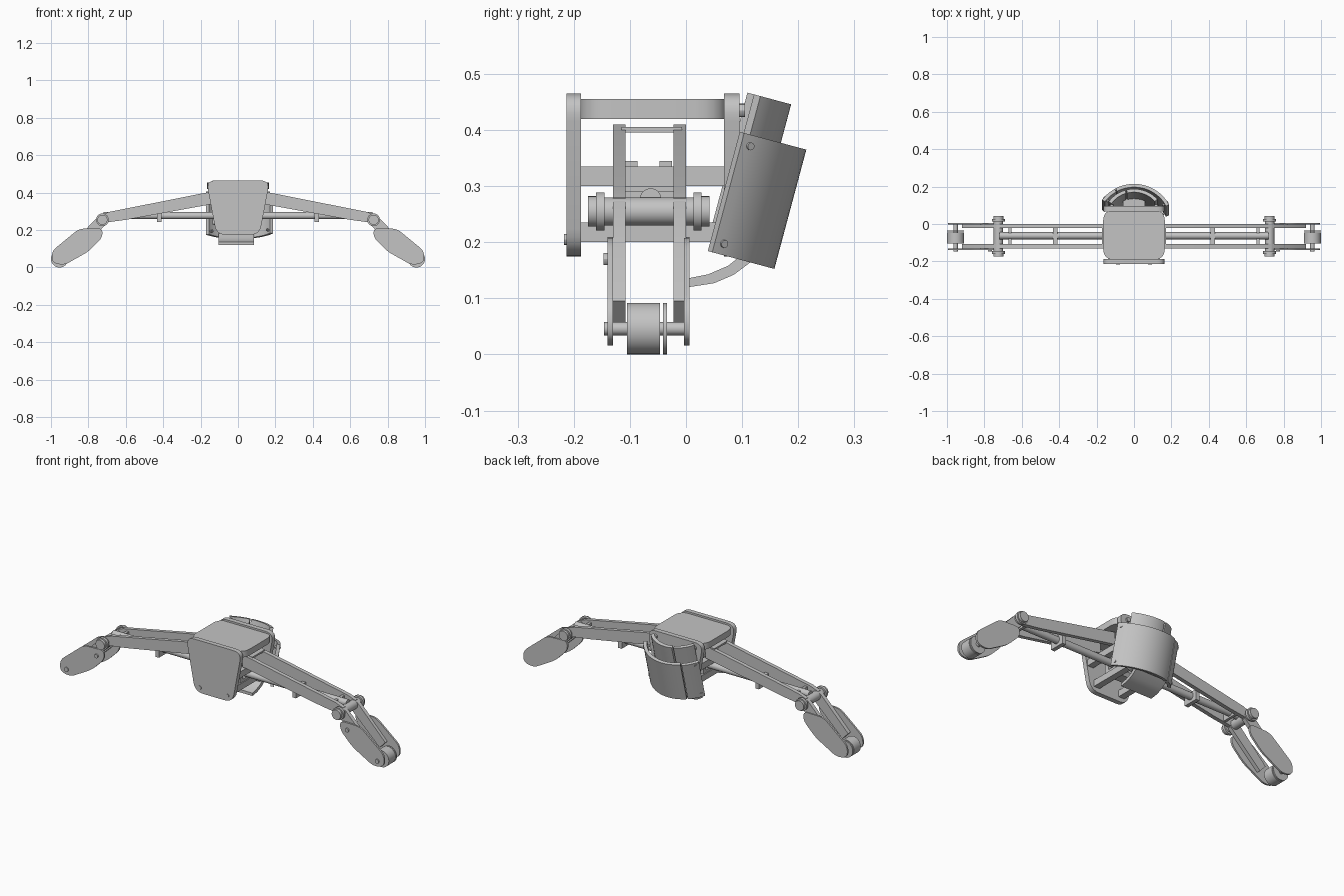
import bpy, bmesh, math
from mathutils import Matrix, Vector

cube = bpy.data.objects.get("Cube")
if cube:
    bpy.data.objects.remove(cube, do_unlink=True)

grey = bpy.data.materials.new("plain_grey")
grey.use_nodes = True
COLOUR = (0.55, 0.55, 0.55, 1)
grey.diffuse_color = COLOUR
grey.node_tree.nodes["Principled BSDF"].inputs["Base Color"].default_value = COLOUR


def prism(name, pts, axis, a, b, matrix=None):
    """Extrude a 2D outline along x, y or z from a to b."""
    place = {"x": lambda u, v, w: (w, u, v),
             "y": lambda u, v, w: (u, w, v),
             "z": lambda u, v, w: (u, v, w)}[axis]
    bm = bmesh.new()
    low = [bm.verts.new(place(u, v, a)) for u, v in pts]
    high = [bm.verts.new(place(u, v, b)) for u, v in pts]
    bm.faces.new(low)
    bm.faces.new(high)
    n = len(pts)
    for i in range(n):
        j = (i + 1) % n
        bm.faces.new((low[i], low[j], high[j], high[i]))
    bmesh.ops.recalc_face_normals(bm, faces=bm.faces)
    if matrix:
        bm.transform(matrix)
    mesh = bpy.data.meshes.new(name)
    bm.to_mesh(mesh)
    bm.free()
    mesh.materials.append(grey)
    obj = bpy.data.objects.new(name, mesh)
    bpy.context.collection.objects.link(obj)
    bpy.ops.object.select_all(action="DESELECT")
    obj.select_set(True)
    bpy.context.view_layer.objects.active = obj
    bpy.ops.object.shade_smooth_by_angle(angle=math.radians(30))
    return obj


def rounded(pts, r, steps=6):
    """Round each corner of an outline."""
    out = []
    pts = [Vector(p) for p in pts]
    for i, p in enumerate(pts):
        before, after = pts[i - 1] - p, pts[(i + 1) % len(pts)] - p
        p0 = p + before.normalized() * min(r, before.length * 0.48)
        p1 = p + after.normalized() * min(r, after.length * 0.48)
        for k in range(steps + 1):
            t = k / steps
            out.append(tuple(p0 * (1 - t) ** 2 + p * 2 * t * (1 - t) + p1 * t * t))
    return out


def rect(u0, u1, v0, v1):
    return [(u0, v0), (u1, v0), (u1, v1), (u0, v1)]


def box(name, x0, x1, y0, y1, z0, z1):
    return prism(name, rect(x0, x1, y0, y1), "z", z0, z1)


def cyl(name, axis, u, v, r, a, b, sides=32, matrix=None):
    turn = [2 * math.pi * i / sides for i in range(sides)]
    pts = [(u + r * math.cos(t), v + r * math.sin(t)) for t in turn]
    return prism(name, pts, axis, a, b, matrix)


# Body: two trapezoid end plates joined by a top slab
plate = rounded([(-0.17, 0.465), (0.17, 0.465), (0.115, 0.175), (-0.115, 0.175)], 0.05)
prism("front_plate", plate, "y", -0.213, -0.187)
prism("rear_plate", plate, "y", 0.068, 0.095)
prism("top_slab", rounded(rect(-0.165, 0.165, -0.19, 0.075), 0.06), "z", 0.42, 0.455)
for s, side in ((1, "left"), (-1, "right")):
    box(side + "_upper_rail", s * 0.10, s * 0.135, -0.187, 0.068, 0.30, 0.335)
    box(side + "_lower_rail", s * 0.06, s * 0.095, -0.187, 0.068, 0.20, 0.235)
    cyl(side + "_rear_bolt", "y", s * 0.12, 0.435, 0.012, 0.095, 0.105, 12)
    cyl(side + "_front_bolt", "y", s * 0.085, 0.205, 0.01, -0.217, -0.213, 12)

# Saddle that carries the rod inside the body
saddle = [(-0.11, 0.345), (-0.11, 0.235), (-0.095, 0.217), (-0.04, 0.217), (-0.025, 0.235),
          (-0.025, 0.345), (-0.047, 0.345), (-0.047, 0.25), (-0.086, 0.25), (-0.086, 0.345)]
prism("rod_saddle", saddle, "x", -0.09, 0.09)
cyl("cross_rod", "x", -0.063, 0.277, 0.019, -0.72, 0.72)

# Folding arms, mirrored on both sides
for s, side in ((1, "left"), (-1, "right")):
    def sx(pts):
        return [(s * x, z) for x, z in pts]
    arm = sx([(0.12, 0.41), (0.16, 0.402), (0.69, 0.297), (0.735, 0.28), (0.74, 0.25),
              (0.71, 0.24), (0.60, 0.255), (0.16, 0.335), (0.12, 0.342)])
    link = sx([(0.715, 0.285), (0.75, 0.27), (0.92, 0.095), (0.885, 0.058), (0.70, 0.235)])
    guard = rounded(sx([(0.725, 0.21), (0.85, 0.207), (0.995, 0.088), (0.995, 0.025),
                        (0.93, 0.012), (0.80, 0.085), (0.725, 0.16)]), 0.03)
    for end, y0, y1, g0, g1 in (("front", -0.13, -0.108, -0.14, -0.13),
                                ("rear", -0.022, 0.0, -0.004, 0.006)):
        prism(f"{side}_{end}_arm", arm, "y", y0, y1)
        prism(f"{side}_{end}_link", link, "y", y0, y1)
        prism(f"{side}_{end}_guard", guard, "y", g0, g1)
    # Elbow pivot with stepped caps
    for part, r, a, b in (("pin", 0.025, -0.15, 0.015), ("front_washer", 0.034, -0.16, -0.145),
                          ("front_cap", 0.027, -0.175, -0.16), ("rear_washer", 0.034, 0.013, 0.028),
                          ("rear_cap", 0.027, 0.028, 0.042)):
        cyl(f"{side}_elbow_{part}", "y", s * 0.725, 0.255, r, a, b)
    # Cross members between the arm plates
    box(side + "_rod_clamp", s * 0.41, s * 0.432, -0.108, -0.022, 0.243, 0.30)
    box(side + "_arm_spacer", s * 0.655, s * 0.67, -0.108, -0.022, 0.25, 0.29)
    box(side + "_root_spacer", s * 0.14, s * 0.17, -0.115, -0.007, 0.396, 0.405)
    # End roller, its flange and axle
    cyl(side + "_roller", "y", s * 0.954, 0.046, 0.046, -0.105, -0.046)
    cyl(side + "_roller_flange", "y", s * 0.954, 0.046, 0.046, -0.041, -0.034)
    cyl(side + "_axle", "y", s * 0.954, 0.046, 0.012, -0.146, 0.006, 16)
    cyl(side + "_guard_bolt", "y", s * 0.77, 0.17, 0.011, -0.147, -0.14, 12)

# Tilted cuff behind the body
lean = Matrix.Translation((0, 0.129, 0.274)) @ Matrix.Rotation(math.radians(-15), 4, "X")


def cuff(name, r, thick, apex, a0, a1, z0, z1):
    def arc(radius, start, end):
        steps = [math.radians(start + (end - start) * i / 20) for i in range(21)]
        return [(radius * math.sin(t), radius * math.cos(t) - r + apex) for t in steps]
    prism(name, arc(r, a0, a1) + arc(r - thick, a1, a0), "z", z0, z1, lean)


cuff("cuff_main", 0.21, 0.018, 0.059, -28, 63, -0.11, 0.11)
cuff("cuff_side", 0.21, 0.018, 0.059, -54, -29.5, -0.11, 0.105)
cuff("cuff_tab_left", 0.165, 0.018, 0.012, -14, 49, -0.06, 0.181)
cuff("cuff_tab_right", 0.165, 0.018, 0.012, -55, -17, -0.06, 0.181)
for t in (58, -49):
    a = math.radians(t)
    for z in (-0.09, 0.09):
        spin = lean @ Matrix.Translation((0, -0.151, z)) @ Matrix.Rotation(-a, 4, "Z")
        cyl("cuff_rivet", "y", 0, 0, 0.007, 0.18, 0.214, 12, spin)
box("cuff_mount", -0.06, 0.06, 0.09, 0.135, 0.25, 0.32)

# Curved tongue below the cuff
tongue = [(0.005, 0.12), (0.05, 0.127), (0.085, 0.142), (0.12, 0.168),
          (0.105, 0.182), (0.075, 0.158), (0.04, 0.143), (0.005, 0.136)]
prism("tongue", tongue, "x", -0.105, 0.085)
